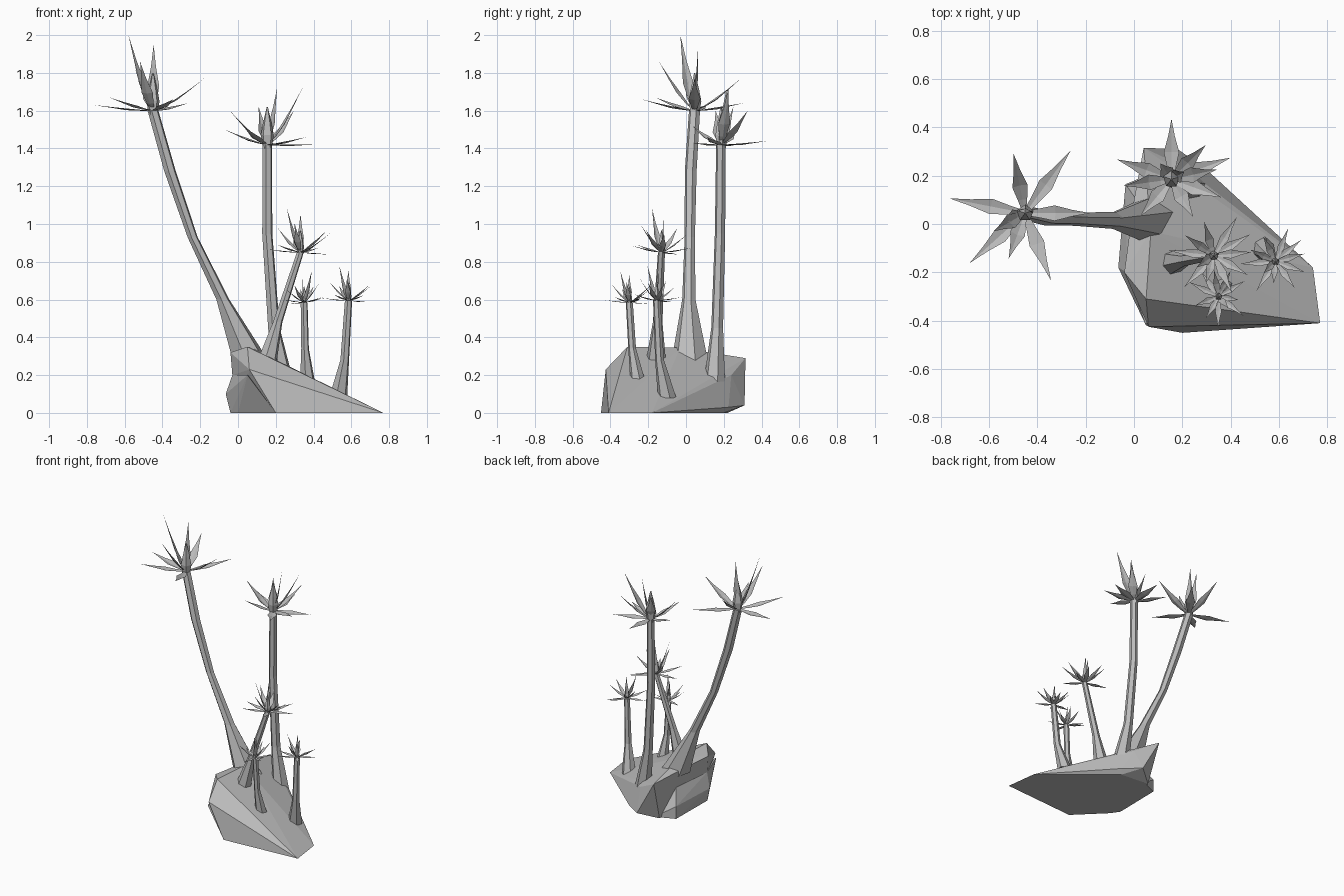
import bpy, bmesh, math
from mathutils import Vector

cube = bpy.data.objects.get("Cube")
if cube:
    bpy.data.objects.remove(cube, do_unlink=True)

grey = bpy.data.materials.new("stone_grey")
grey.use_nodes = True
grey.diffuse_color = (0.5, 0.5, 0.5, 1)
grey.node_tree.nodes["Principled BSDF"].inputs["Base Color"].default_value = (0.5, 0.5, 0.5, 1)


def finish(bm, name, solid=True):
    if solid:
        bmesh.ops.recalc_face_normals(bm, faces=bm.faces)
    mesh = bpy.data.meshes.new(name)
    bm.to_mesh(mesh)
    bm.free()
    mesh.materials.append(grey)
    obj = bpy.data.objects.new(name, mesh)
    bpy.context.collection.objects.link(obj)


def add_tube(bm, path, radii, sides=6):
    """Faceted tube with level rings, used for trunks and buds."""
    rings = []
    for centre, radius in zip(path, radii):
        ring = []
        for i in range(sides):
            a = math.tau * i / sides + 0.3
            offset = Vector((math.cos(a), math.sin(a), 0)) * radius
            ring.append(bm.verts.new(Vector(centre) + offset))
        rings.append(ring)
    for low, high in zip(rings, rings[1:]):
        for i in range(sides):
            j = (i + 1) % sides
            bm.faces.new((low[i], low[j], high[j], high[i]))
    bm.faces.new(rings[0][::-1])
    bm.faces.new(rings[-1])


def add_leaf(bm, base, angle, reach, rise, width):
    """Pointed leaf, lightly folded along its midrib, curving upward."""
    a = math.radians(angle)
    out = Vector((math.cos(a), math.sin(a), 0))
    side = Vector((-out.y, out.x, 0))
    fold = (out * reach + Vector((0, 0, rise))).normalized().cross(side) * width * 0.13
    rows = []
    for t, w in ((0, 0.28), (0.22, 0.6), (0.45, 1), (0.72, 0.42)):
        mid = base + out * reach * t + Vector((0, 0, rise * t ** 1.25))
        half = side * width * w / 2
        rows.append([bm.verts.new(p) for p in (mid - half, mid - fold * w, mid + half)])
    tip = bm.verts.new(base + out * reach + Vector((0, 0, rise)))
    for low, high in zip(rows, rows[1:]):
        for i in (0, 1):
            bm.faces.new((low[i], low[i + 1], high[i + 1], high[i]))
    for i in (0, 1):
        bm.faces.new((rows[-1][i], rows[-1][i + 1], tip))


def add_rock(name, points):
    """Faceted stone wrapped around a few corner points."""
    bm = bmesh.new()
    for p in points:
        bm.verts.new(p)
    hull = bmesh.ops.convex_hull(bm, input=bm.verts)
    inside = [v for v in hull["geom_interior"] if isinstance(v, bmesh.types.BMVert)]
    bmesh.ops.delete(bm, geom=inside, context="VERTS")
    finish(bm, name)


# Leaf patterns: compass angle, reach, rise
WIDE = ((169, .32, .03), (101, .25, .17), (54, .32, .04), (0, .27, .17),
        (-69, .3, .06), (-138, .31, .07), (-150, .15, .4), (80, .02, .35),
        (-110, .2, .26), (200, .1, .22))
DENSE = ((20, .26, 0), (90, .25, .02), (45, .2, .18), (12, .19, .3),
         (160, .24, .08), (-172, .2, .18), (-130, .2, .1), (-60, .18, .01),
         (30, .06, .3), (125, .08, .2), (-20, .22, .04))
SMALL = WIDE + ((25, .3, -.02), (140, .25, .22), (-35, .28, .2))

# Plants: name, trunk points, trunk radii, leaf pattern, turn, size
PLANTS = (
    ("leaning_tall", ((.07, .02, .27), (-.08, .015, .6), (-.24, .02, .93), (-.36, .025, 1.28), (-.45, .045, 1.6)),
     (.1, .036, .028, .032, .03), WIDE, 0, 1),
    ("upright_tall", ((.24, .15, .16), (.19, .165, .45), (.155, .18, .95), (.155, .185, 1.42)),
     (.058, .032, .028, .026), DENSE, 0, 1),
    ("leaning_short", ((.15, -.16, .26), (.21, -.15, .48), (.33, -.13, .85)),
     (.056, .026, .019), SMALL, 5, .58),
    ("front_short", ((.37, -.25, .14), (.355, -.285, .34), (.35, -.3, .585)),
     (.044, .021, .019), SMALL, 100, .42),
    ("outer_short", ((.53, -.1, .08), (.565, -.14, .28), (.585, -.155, .595)),
     (.05, .024, .02), SMALL, 15, .46),
)
for name, path, radii, pattern, turn, size in PLANTS:
    bm = bmesh.new()
    add_tube(bm, path, radii)
    finish(bm, name + "_trunk")
    top = Vector(path[-1])

    # Pointed bud at the heart of the crown
    bm = bmesh.new()
    heights = (-.02, .05, .11, .2)
    add_tube(bm, [top + Vector((0, 0, h * size)) for h in heights],
             [r * size for r in (.025, .036, .025, .003)], 5)
    finish(bm, name + "_bud")

    bm = bmesh.new()
    for angle, reach, rise in pattern:
        add_leaf(bm, top, angle + turn, reach * size, rise * size, .064 * size)
    finish(bm, name + "_leaves", False)

# Main boulder sloping down to a wedge, with an undercut left flank
add_rock("boulder", (
    (.77, -.41, 0), (.74, -.18, 0), (.2, -.45, 0), (.28, .2, 0), (.06, .22, 0),
    (.06, -.425, .23), (-.04, -.2, .32), (.05, -.31, .35), (.07, -.03, .345),
    (0, .1, .31), (.04, .315, .29), (.2, .24, .2), (.18, .31, .04),
    (.3, .225, .03), (-.03, -.2, .2), (.01, .13, .2), (.02, -.2, 0)))
# Low foot bulging out under the flank
add_rock("boulder_foot", (
    (.2, -.45, 0), (0, -.25, 0), (-.04, -.19, 0), (-.035, .165, 0), (.1, .22, 0),
    (-.065, -.18, .1), (-.035, .165, .09), (-.03, -.2, .2), (.01, .1, .2),
    (.05, -.42, .2), (.1, 0, .2)))
